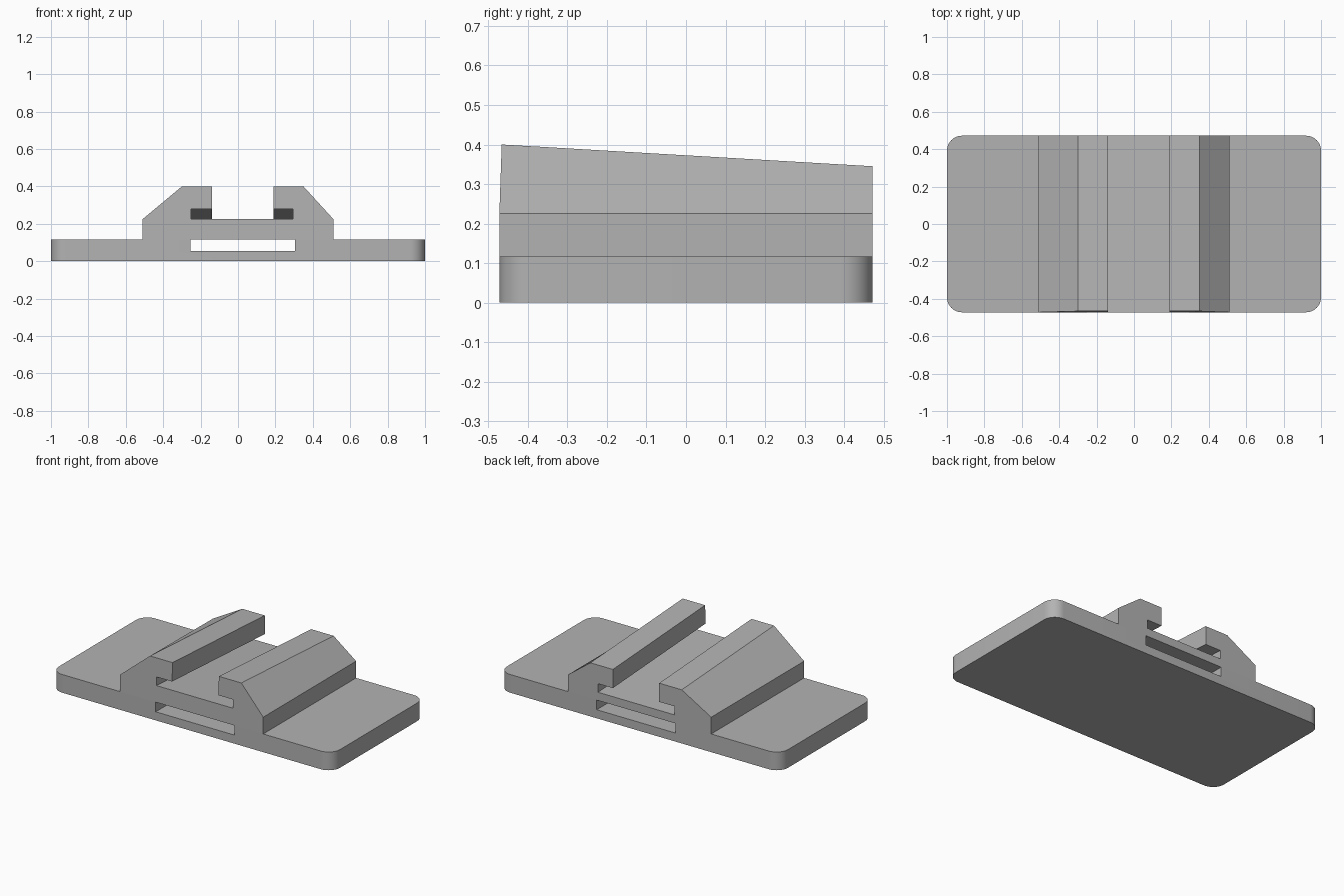
import bpy
import bmesh
import math

cube = bpy.data.objects.get("Cube")
if cube:
    bpy.data.objects.remove(cube, do_unlink=True)

HALF_Y = 0.472      # half depth of the part
PLATE_TOP = 0.117
SHOULDER = 0.225    # height where the chamfers start
DROP = 0.055        # fall of the channel from front to back

grey = bpy.data.materials.new("Grey plastic")
grey.use_nodes = True
colour = (0.45, 0.45, 0.45, 1)
grey.diffuse_color = colour
grey.node_tree.nodes["Principled BSDF"].inputs["Base Color"].default_value = colour


def make_object(name, bm):
    bmesh.ops.recalc_face_normals(bm, faces=bm.faces[:])
    mesh = bpy.data.meshes.new(name)
    bm.to_mesh(mesh)
    bm.free()
    mesh.materials.append(grey)
    obj = bpy.data.objects.new(name, mesh)
    bpy.context.collection.objects.link(obj)
    return obj


def box(name, x0, x1, half_y, z0, z1, corner=0):
    bm = bmesh.new()
    bmesh.ops.create_cube(bm, size=1)
    for v in bm.verts:
        v.co = (x1 if v.co.x > 0 else x0, 2 * half_y * v.co.y, z1 if v.co.z > 0 else z0)
    if corner:
        upright = [e for e in bm.edges if abs(e.verts[0].co.z - e.verts[1].co.z) > 0.01]
        bmesh.ops.bevel(bm, geom=upright, offset=corner, segments=10,
                        profile=0.5, affect='EDGES')
    return make_object(name, bm)


# Base plate with rounded corners and a strap slot running through it
plate = box("base_plate", -1, 1, HALF_Y, 0, PLATE_TOP, corner=0.08)
cutter = box("slot_cutter", -0.255, 0.305, 0.6, 0.055, 0.2)
cut = plate.modifiers.new("strap_slot", 'BOOLEAN')
cut.operation = 'DIFFERENCE'
cut.solver = 'EXACT'
cut.object = cutter
bpy.context.view_layer.objects.active = plate
bpy.ops.object.modifier_apply(modifier=cut.name)
bpy.data.objects.remove(cutter, do_unlink=True)

# Rail profile: x, height at the front, and whether it falls towards the back
profile = [
    (-0.51, PLATE_TOP, 0), (0.51, PLATE_TOP, 0), (0.51, SHOULDER, 0),
    (0.35, 0.40, 1), (0.19, 0.40, 1), (0.19, 0.28, 1), (0.295, 0.28, 1),
    (0.295, 0.225, 1), (-0.25, 0.225, 1), (-0.25, 0.28, 1),
    (-0.14, 0.28, 1), (-0.14, 0.40, 1), (-0.30, 0.40, 1), (-0.51, SHOULDER, 0),
]

# Rail with two hooked lips and a sloping channel between them
bm = bmesh.new()
front, back = [], []
for x, z, falls in profile:
    lean = 0.006 * max(0, z - SHOULDER) / 0.175
    front.append(bm.verts.new((x, lean - HALF_Y, z)))
    back.append(bm.verts.new((x, HALF_Y, z - DROP * falls)))
bm.faces.new(front)
bm.faces.new(back[::-1])
for i in range(len(profile)):
    j = (i + 1) % len(profile)
    bm.faces.new((front[i], back[i], back[j], front[j]))
rail = make_object("hooked_rail", bm)

# Smooth only the rounded corners
bpy.ops.object.select_all(action='DESELECT')
plate.select_set(True)
bpy.context.view_layer.objects.active = plate
bpy.ops.object.shade_smooth_by_angle(angle=math.radians(25))
